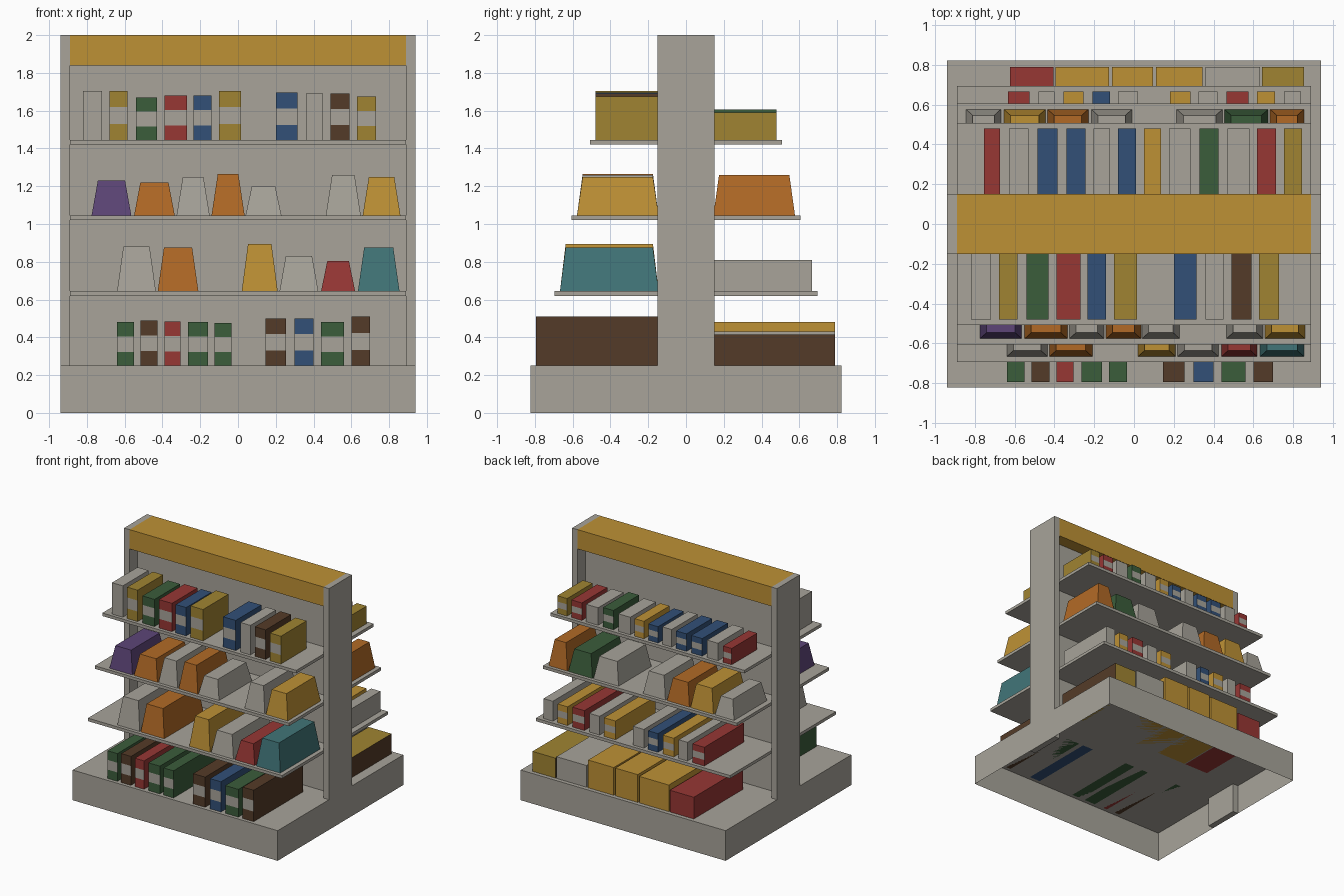
import bpy, bmesh

if "Cube" in bpy.data.objects:
    bpy.data.objects.remove(bpy.data.objects["Cube"])

# ---------- materials (sRGB 0-255 converted to linear) ----------
PALETTE = {
    "grey": (168, 164, 154), "yellow": (190, 145, 53), "mustard": (160, 132, 50),
    "green": (59, 93, 59), "red": (151, 55, 52), "blue": (50, 80, 119),
    "brown": (84, 59, 40), "orange": (178, 106, 38), "purple": (93, 69, 119),
    "teal": (65, 117, 120),
}


def linear(v):
    v /= 255
    return v / 12.92 if v <= 0.04045 else ((v + 0.055) / 1.055) ** 2.4


MATS = {}
for key, rgb in PALETTE.items():
    m = bpy.data.materials.new(key)
    m.diffuse_color = [linear(c) for c in rgb] + [1.0]
    m.use_nodes = True
    m.node_tree.nodes["Principled BSDF"].inputs["Base Color"].default_value = m.diffuse_color
    MATS[key] = m


# ---------- helpers ----------
def block(name, color, x, y, z, taper=(0, 0), cuts=(), open_bottom=False):
    """Box from stacked rings; taper shrinks the top, cuts add extra rings."""
    (x0, x1), (y0, y1), (z0, z1) = sorted(x), sorted(y), z
    bm = bmesh.new()
    rings = []
    for t in (0, *cuts, 1):
        a, b = taper[0] * t, taper[1] * t
        corners = ((x0 + a, y0 + b), (x1 - a, y0 + b), (x1 - a, y1 - b), (x0 + a, y1 - b))
        rings.append([bm.verts.new((px, py, z0 + (z1 - z0) * t)) for px, py in corners])
    for lo, hi in zip(rings, rings[1:]):
        for i in range(4):
            j = (i + 1) % 4
            bm.faces.new((lo[i], lo[j], hi[j], hi[i]))
    bm.faces.new(rings[-1])
    if not open_bottom:
        bm.faces.new(rings[0][::-1])
    bm.normal_update()
    mesh = bpy.data.meshes.new(name)
    bm.to_mesh(mesh)
    bm.free()
    mesh.materials.append(MATS[color])
    ob = bpy.data.objects.new(name, mesh)
    bpy.context.collection.objects.link(ob)
    return ob


def carton(name, color, side, x, depth, z0, z1, label=True):
    """Carton with a grey label band on its outward face (side -1 front, +1 back)."""
    ob = block(name, color, x, (side * 0.145, side * depth), (z0, z1),
               cuts=(0.32, 0.67) if label else ())
    if label:
        ob.data.materials.append(MATS["grey"])
        for p in ob.data.polygons:
            t = (p.center.z - z0) / (z1 - z0)
            if p.normal.y * side > 0.5 and 0.33 < t < 0.66:
                p.material_index = 1
    return ob


def bag(name, color, side, x, depth, z0, z1):
    """Bag that narrows towards the top."""
    block(name, color, x, (side * 0.145, side * depth), (z0, z1), taper=(0.033, 0.03))


# ---------- shelf unit ----------
block("base", "grey", (-0.94, 0.94), (-0.823, 0.823), (0, 0.25), open_bottom=True)
for s, label in ((-1, "left"), (1, "right")):
    block(label + "_post", "grey", (s * 0.89, s * 0.94), (-0.15, 0.15), (0, 2))
block("back_panel", "grey", (-0.89, 0.89), (-0.045, 0.045), (0.25, 1.84))
block("header", "yellow", (-0.89, 0.89), (-0.15, 0.15), (1.84, 2))
for n, (depth, top) in enumerate(((0.695, 0.645), (0.605, 1.045), (0.507, 1.445))):
    block(f"shelf_{n + 1}", "grey", (-0.89, 0.89), (-depth, depth), (top - 0.025, top))

# ---------- goods: (colour, x from, x to, top height) ----------
front_top = [
    ("grey", -.82, -.72, 1.705), ("mustard", -.68, -.585, 1.705), ("green", -.54, -.43, 1.67),
    ("red", -.39, -.27, 1.68), ("blue", -.235, -.14, 1.68), ("mustard", -.1, .015, 1.705),
    ("blue", .2, .315, 1.695), ("grey", .36, .45, 1.69), ("brown", .49, .59, 1.69),
    ("mustard", .63, .73, 1.675)]
front_upper_bags = [
    ("purple", -.775, -.565, 1.23), ("orange", -.55, -.335, 1.22), ("grey", -.325, -.15, 1.25),
    ("orange", -.14, .035, 1.265), ("grey", .04, .23, 1.2), ("grey", .465, .65, 1.26),
    ("yellow", .66, .86, 1.25)]
front_lower_bags = [
    ("grey", -.64, -.435, .88), ("orange", -.425, -.21, .875), ("yellow", .02, .21, .895),
    ("grey", .22, .425, .83), ("red", .44, .62, .805), ("teal", .635, .855, .875)]
front_bottom = [
    ("green", -.64, -.55, .48), ("brown", -.515, -.425, .49), ("red", -.39, -.305, .485),
    ("green", -.265, -.16, .48), ("green", -.125, -.035, .475), ("brown", .145, .255, .5),
    ("blue", .3, .4, .5), ("green", .44, .56, .48), ("brown", .6, .7, .51)]
rear_top = [
    ("red", -.755, -.675, 1.58), ("grey", -.63, -.53, 1.59), ("blue", -.485, -.385, 1.59),
    ("blue", -.34, -.245, 1.59), ("grey", -.205, -.12, 1.59), ("blue", -.08, .01, 1.58),
    ("yellow", .05, .135, 1.59), ("grey", .175, .285, 1.59), ("green", .33, .425, 1.605),
    ("grey", .47, .58, 1.59), ("red", .62, .715, 1.59), ("mustard", .755, .845, 1.59)]
rear_bags = [
    ("grey", -.845, -.67, 1.2), ("yellow", -.655, -.445, 1.24), ("orange", -.435, -.23, 1.23),
    ("grey", -.215, -.01, 1.23), ("grey", .215, .445, 1.23), ("green", .455, .675, 1.23),
    ("orange", .685, .855, 1.26)]
rear_middle = [
    ("red", -.635, -.525, .8), ("grey", -.48, -.4, .8), ("yellow", -.355, -.255, .8),
    ("blue", -.21, -.12, .8), ("grey", -.08, .02, .8), ("yellow", .18, .285, .8),
    ("grey", .325, .42, .8), ("red", .465, .575, .81), ("yellow", .62, .71, .8),
    ("grey", .755, .84, .81)]
rear_crates = [
    ("red", -.625, -.405, .43), ("yellow", -.395, -.125, .47), ("yellow", -.11, .095, .48),
    ("yellow", .11, .345, .48), ("grey", .36, .635, .43), ("mustard", .645, .855, .415)]

for rows, name, side, depth, z0 in (
        (front_top, "front_top_carton", -1, .48, 1.445),
        (front_bottom, "front_bottom_carton", -1, .795, .25),
        (rear_top, "rear_top_carton", 1, .48, 1.445),
        (rear_middle, "rear_middle_carton", 1, .667, .645)):
    for i, (c, a, b, z1) in enumerate(rows):
        carton(f"{name}_{i + 1}", c, side, (a, b), depth, z0, z1)

for rows, name, side, depth, z0 in (
        (front_upper_bags, "front_upper_bag", -1, .577, 1.045),
        (front_lower_bags, "front_lower_bag", -1, .667, .645),
        (rear_bags, "rear_bag", 1, .577, 1.045)):
    for i, (c, a, b, z1) in enumerate(rows):
        bag(f"{name}_{i + 1}", c, side, (a, b), depth, z0, z1)

for i, (c, a, b, z1) in enumerate(rear_crates):
    crate = carton(f"rear_crate_{i + 1}", c, 1, (a, b), .79, .25, z1, label=False)
# the last crate has brown sides
crate.data.materials.append(MATS["brown"])
for p in crate.data.polygons:
    if abs(p.normal.x) > 0.5:
        p.material_index = 1
